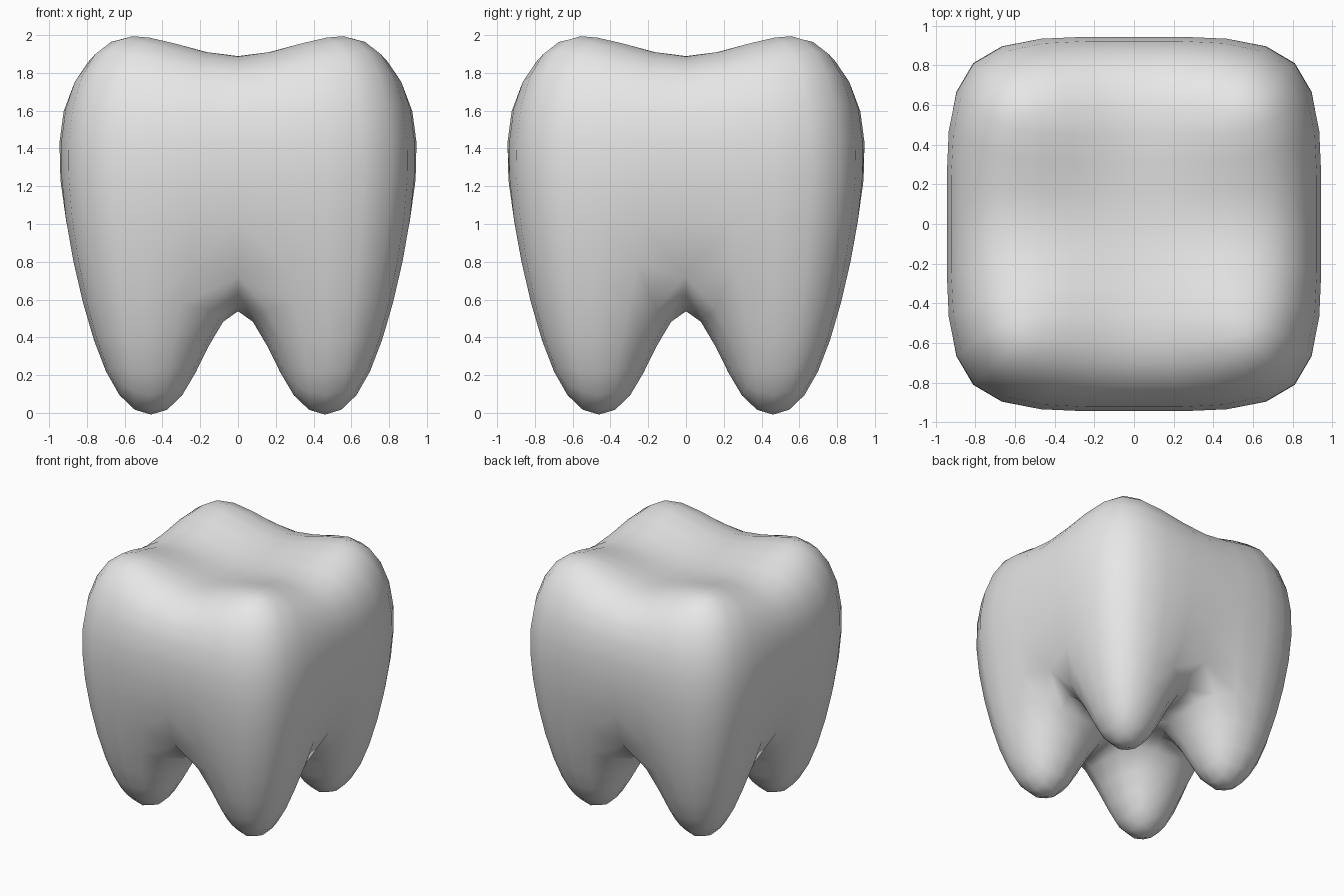
import bpy

default_cube = bpy.data.objects.get("Cube")
if default_cube:
    bpy.data.objects.remove(default_cube, do_unlink=True)


def ring(inner, mid, corner):
    """Quarter ring, anticlockwise from above; each item is (reach, height)."""
    (i, zi), (m, zm), (c, zc) = inner, mid, corner
    return [(i, i, zi), (m, i, zm), (c, c, zc), (i, m, zm)]


# Rings of one quarter of the tooth cage, from root tip to biting surface
root_tip = ring((0.264, -0.08), (0.658, -0.08), (0.658, -0.08))
root_fork = ring((0, 0.80), (0.89, 0.80), (0.97, 0.82))
crown_shoulder = ring((0, 1.70), (0.98, 1.69), (1.03, 1.70))
cusps = ring((0, 1.85), (0.63, 1.70), (0.64, 2.47))

rings = [root_tip, root_fork, crown_shoulder, cusps]
verts = [point for r in rings for point in r]


def wall(level, k):
    """Side face between a ring and the one above it."""
    lo, hi, n = 4 * level, 4 * level + 4, (k + 1) % 4
    return (lo + k, lo + n, hi + n, hi + k)


# Root has four walls, crown only the two outer ones
faces = [wall(0, k) for k in range(4)]
faces += [wall(level, k) for level in (1, 2) for k in (1, 2)]
faces.append((3, 2, 1, 0))
top = 4 * (len(rings) - 1)
faces.append(tuple(range(top, top + 4)))

# The unused inner shoulder point is dropped by the mesh cleanup below
mesh = bpy.data.meshes.new("tooth")
used = sorted({i for f in faces for i in f})
remap = {old: new for new, old in enumerate(used)}
mesh.from_pydata([verts[i] for i in used], [],
                 [[remap[i] for i in f] for f in faces])
mesh.update()

tooth = bpy.data.objects.new("tooth", mesh)
bpy.context.collection.objects.link(tooth)

# Plain grey enamel
enamel = bpy.data.materials.new("enamel_grey")
enamel.use_nodes = True
colour = (0.8, 0.8, 0.8, 1)
enamel.diffuse_color = colour
for node in enamel.node_tree.nodes:
    if node.type == "BSDF_PRINCIPLED":
        node.inputs["Base Color"].default_value = colour
mesh.materials.append(enamel)

# Mirror the quarter both ways, then round it off
mirror = tooth.modifiers.new("mirror", "MIRROR")
mirror.use_axis = (True, True, False)
mirror.use_clip = True
mirror.merge_threshold = 0.001
rounding = tooth.modifiers.new("rounding", "SUBSURF")
rounding.levels = rounding.render_levels = 2

for polygon in mesh.polygons:
    polygon.use_smooth = True
